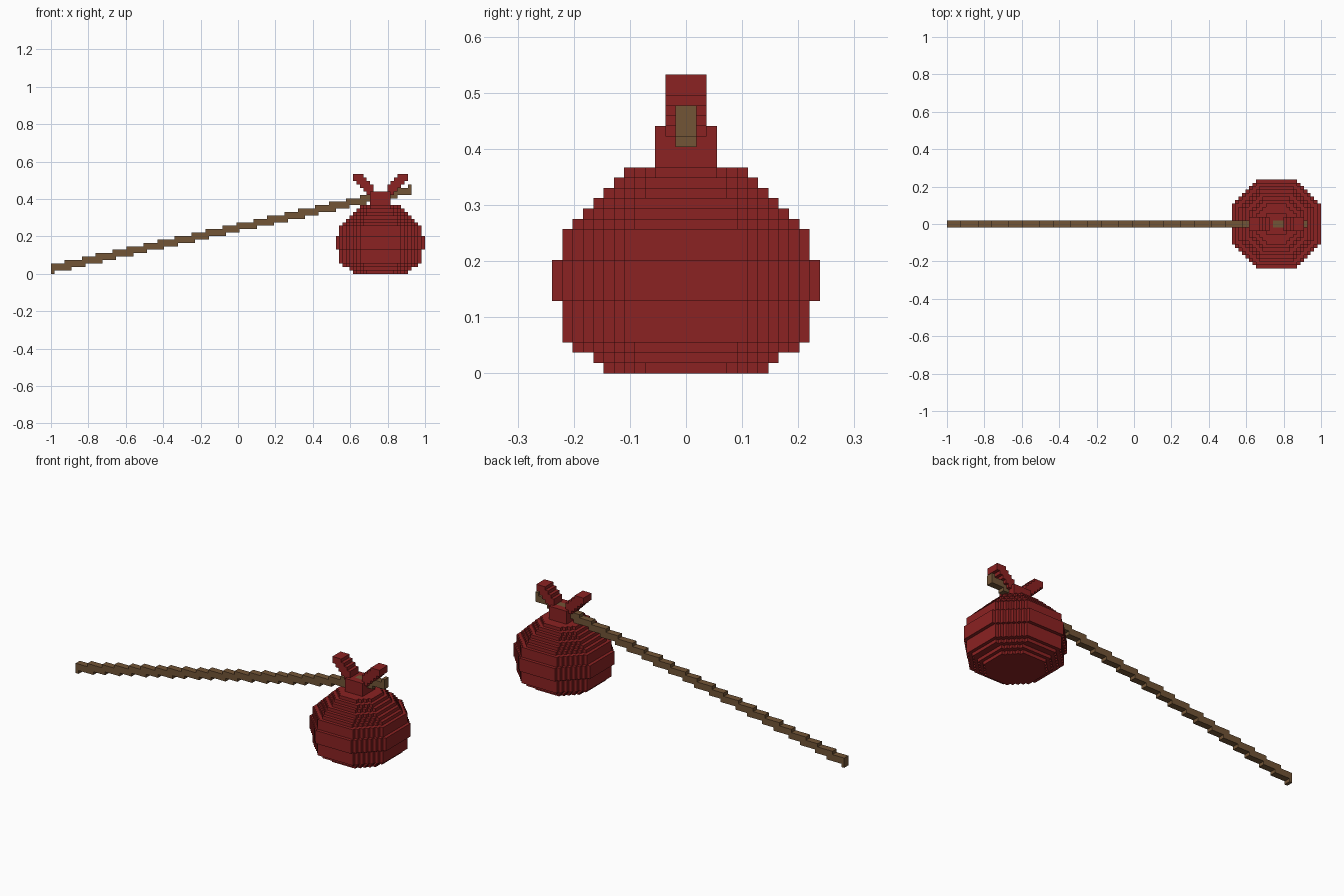
import bpy
import bmesh
from mathutils import Vector

cube = bpy.data.objects.get("Cube")
if cube:
    bpy.data.objects.remove(cube, do_unlink=True)

LENGTH = 109            # blocks along the whole model
S = 2 / LENGTH          # block size
BAG = LENGTH - 13       # column of the bag's axis


def material(name, rgb):
    m = bpy.data.materials.new(name)
    m.use_nodes = True
    m.diffuse_color = (*rgb, 1)
    m.node_tree.nodes["Principled BSDF"].inputs["Base Color"].default_value = (*rgb, 1)
    return m


def block_object(name, cells, mat):
    """Outer skin of a set of unit blocks, given by their low corners."""
    bm = bmesh.new()
    corners = {}

    def corner(p):
        key = tuple(round(c) for c in p)
        if key not in corners:
            corners[key] = bm.verts.new(((key[0] - LENGTH / 2) * S, key[1] * S, key[2] * S))
        return corners[key]

    axes = [Vector(a) for a in ((1, 0, 0), (0, 1, 0), (0, 0, 1))]
    for cell in cells:
        base = Vector(cell)
        for a in range(3):
            u, v = axes[(a + 1) % 3], axes[(a + 2) % 3]
            for side in (-1, 1):
                if tuple(round(c) for c in base + axes[a] * side) in cells:
                    continue
                o = base + axes[a] * max(side, 0)
                quad = [o, o + u, o + u + v, o + v]
                bm.faces.new([corner(p) for p in (quad if side > 0 else quad[::-1])])
    mesh = bpy.data.meshes.new(name)
    bm.to_mesh(mesh)
    bm.free()
    mesh.materials.append(mat)
    obj = bpy.data.objects.new(name, mesh)
    bpy.context.collection.objects.link(obj)
    return obj


def box(x0, x1, half_y, z0, z1):
    return {(x, y, z) for x in range(x0, x1) for y in range(-half_y, half_y) for z in range(z0, z1)}


red = material("red cloth", (0.258, 0.016, 0.016))
brown = material("brown wood", (0.168, 0.089, 0.037))

# Stick: a sloping stepped bar running through the bag's knot
stick = set()
for x in range(BAG + 9):
    centre = 1.5 + 0.221 * x
    for z in range(26):
        if abs(z + 0.5 - centre) < 1.15:
            stick |= box(x, x + 1, 1, z, z + 1)
block_object("stick", stick, brown)

# Bag: a stack of octagonal layers
radii = [8, 9, 11] + [12] * 4 + [13] * 4 + [12] * 3 + [11, 10, 9, 8, 7, 6]
bag = set()
for z, r in enumerate(radii):
    for x in range(-r, r):
        for y in range(-r, r):
            if abs(x + 0.5) + abs(y + 0.5) <= 1.45 * r:
                bag.add((BAG + x, y, z))
block_object("bag", bag, red)

# Knot: square neck, with the stick just showing on top
neck = box(BAG - 3, BAG + 3, 3, 20, 24)
neck -= {c for c in stick if abs(c[0] + 0.5 - BAG) < 1}
block_object("knot", neck, red)

# Cloth ends: two stepped ears leaning outwards
spans = [(1, 4), (2, 5), (2, 6), (3, 7), (4, 8), (5, 8)]
for name, left in (("left_cloth_end", True), ("right_cloth_end", False)):
    ear = set()
    for z, (a, b) in enumerate(spans, 23):
        x0, x1 = (BAG + a, BAG + b) if left else (BAG - b, BAG - a)
        ear |= box(x0, x1, 2, z, z + 1)
    block_object(name, ear - neck, red)
